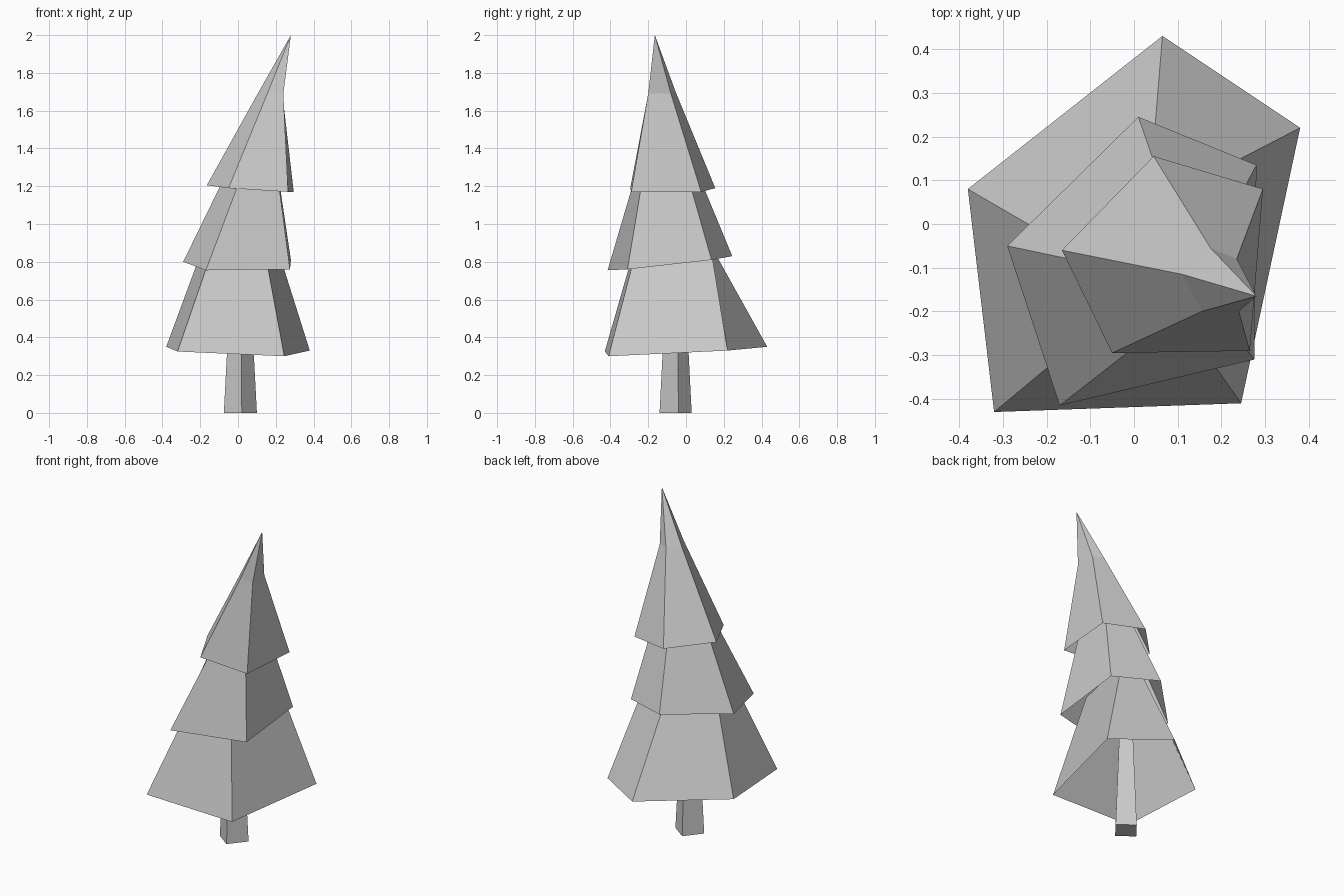
import bpy
import bmesh
from mathutils import Vector

cube = bpy.data.objects.get("Cube")
if cube:
    bpy.data.objects.remove(cube, do_unlink=True)

mat = bpy.data.materials.new("plain grey")
mat.use_nodes = True
GREY = (0.6, 0.6, 0.6, 1)
mat.diffuse_color = GREY
mat.node_tree.nodes["Principled BSDF"].inputs["Base Color"].default_value = GREY


def loft(name, rings, apex=None, cap_bottom=False, cap_top=False):
    """Flat-faced skin through rings of points, optionally closed by an apex or caps."""
    bm = bmesh.new()
    loops = [[bm.verts.new(p) for p in ring] for ring in rings]
    n = len(loops[0])
    for low, high in zip(loops, loops[1:]):
        for i in range(n):
            j = (i + 1) % n
            bm.faces.new((low[i], low[j], high[j], high[i]))
    if apex:
        tip = bm.verts.new(apex)
        for i in range(n):
            bm.faces.new((loops[-1][i], loops[-1][(i + 1) % n], tip))
    if cap_bottom:
        bm.faces.new(loops[0][::-1])
    if cap_top:
        bm.faces.new(loops[-1])
    mesh = bpy.data.meshes.new(name)
    bm.to_mesh(mesh)
    bm.free()
    mesh.materials.append(mat)
    obj = bpy.data.objects.new(name, mesh)
    bpy.context.collection.objects.link(obj)
    return obj


def extend(low, high, factor):
    """Carry the slope of a tier on, so that its top hides inside the tier above."""
    return [Vector(a).lerp(Vector(b), factor) for a, b in zip(low, high)]


# Rings run counterclockwise: front left, front right, right, back, left
# Bottom tier, open underneath
rim = [(-.32, -.43, .325), (.245, -.41, .30), (.38, .22, .33), (.065, .43, .35), (-.38, .08, .35)]
neck = [(-.17, -.305, .76), (.16, -.29, .76), (.235, .145, .79), (.045, .185, .79), (-.225, -.01, .77)]
loft("bottom_tier", [rim, extend(rim, neck, 1.3)], cap_top=True)

# Middle tier
rim = [(-.17, -.415, .755), (.275, -.31, .76), (.28, .135, .81), (.01, .245, .83), (-.29, -.05, .80)]
neck = [(-.01, -.29, 1.18), (.22, -.24, 1.18), (.225, .03, 1.18), (.06, .10, 1.18), (-.10, -.09, 1.19)]
loft("middle_tier", [rim, extend(rim, neck, 1.3)], cap_top=True)

# Top tier with a bent, pointed tip
rim = [(-.05, -.295, 1.19), (.265, -.29, 1.17), (.295, .08, 1.17), (.045, .155, 1.19), (-.165, -.06, 1.205)]
bend = [(.155, -.20, 1.69), (.24, -.20, 1.69), (.235, -.08, 1.69), (.175, -.055, 1.70), (.11, -.115, 1.70)]
loft("top_tier", [rim, bend], apex=(.28, -.165, 2))

# Tapered four-sided trunk
foot = [Vector(p) for p in ((-.075, -.07, 0), (.02, -.14, 0), (.10, -.04, 0), (.005, .03, 0))]
axis = sum(foot, Vector()) / len(foot)
trunk = [[axis + (p - axis) * s + Vector((0, 0, z)) for p in foot] for z, s in ((0, 1), (.75, .55))]
loft("trunk", trunk, cap_bottom=True, cap_top=True)
